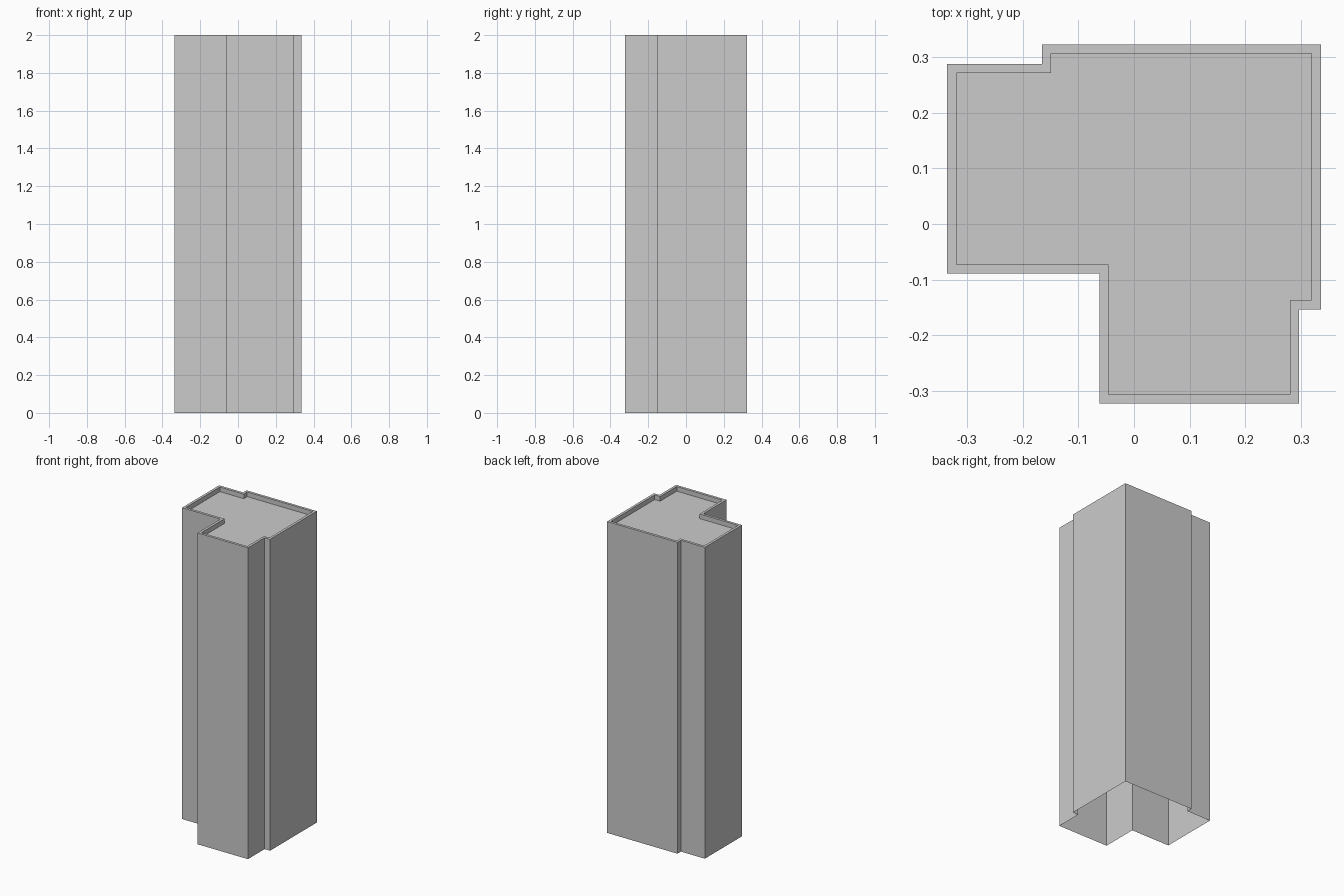
import bpy, bmesh

if "Cube" in bpy.data.objects:
    bpy.data.objects.remove(bpy.data.objects["Cube"])

HEIGHT = 2.0
RIM = 0.0165      # parapet thickness
DROP = 0.03       # roof recess below the parapet top

# Stepped footprint, counter-clockwise
outline = [(-0.335, -0.089), (-0.062, -0.089), (-0.062, -0.322), (0.296, -0.322),
           (0.296, -0.153), (0.335, -0.153), (0.335, 0.322), (-0.165, 0.322),
           (-0.165, 0.287), (-0.335, 0.287)]


def inset(points, d):
    """Move every edge of a right-angled counter-clockwise outline inward."""
    result = []
    for i, (x, y) in enumerate(points):
        for a, b in ((points[i - 1], points[i]), (points[i], points[(i + 1) % len(points)])):
            if abs(a[0] - b[0]) < 1e-6:
                x += -d if b[1] > a[1] else d
            else:
                y += d if b[0] > a[0] else -d
        result.append((x, y))
    return result


bm = bmesh.new()


def ring(points, z):
    return [bm.verts.new((x, y, z)) for x, y in points]


def bridge(a, b):
    for i in range(len(a)):
        j = (i + 1) % len(a)
        bm.faces.new((a[i], a[j], b[j], b[i]))


# Outer walls (open underneath), parapet top, parapet inner wall, recessed roof
inner = inset(outline, RIM)
rings = [ring(outline, 0), ring(outline, HEIGHT),
         ring(inner, HEIGHT), ring(inner, HEIGHT - DROP)]
for low, high in zip(rings, rings[1:]):
    bridge(low, high)
bm.faces.new(rings[-1])

mesh = bpy.data.meshes.new("tower_block")
bm.to_mesh(mesh)
bm.free()
tower = bpy.data.objects.new("tower_block", mesh)
bpy.context.collection.objects.link(tower)
